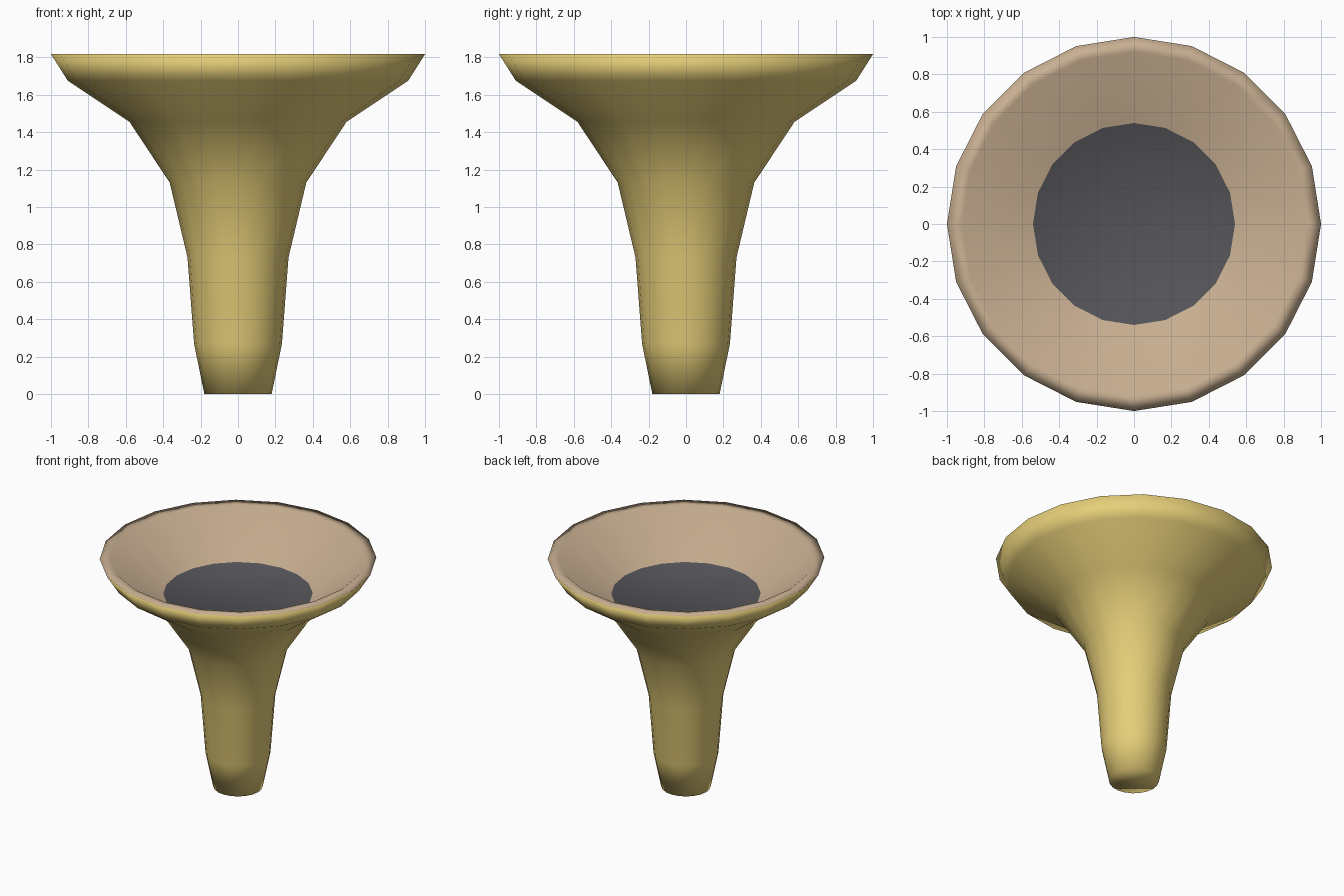
import bpy, bmesh, math

if "Cube" in bpy.data.objects:
    bpy.data.objects.remove(bpy.data.objects["Cube"])

SIDES = 20


def material(name, rgb):
    m = bpy.data.materials.new(name)
    m.diffuse_color = (*rgb, 1)
    m.use_nodes = True
    m.node_tree.nodes["Principled BSDF"].inputs["Base Color"].default_value = m.diffuse_color
    return m


brass = material("brass_yellow", (0.79, 0.62, 0.19))
beige = material("inner_beige", (0.58, 0.43, 0.285))
dark = material("throat_grey", (0.09, 0.09, 0.10))

# Radius, height and material of the band leading to the next ring
profile = [
    (0.18, 0.00, 0), (0.235, 0.27, 0), (0.27, 0.73, 0), (0.365, 1.13, 0),
    (0.58, 1.455, 0), (0.91, 1.675, 0),                  # outer wall
    (1.00, 1.817, 1), (0.92, 1.817, 1), (0.54, 1.535, 2),  # lip and inner bowl
]

bm = bmesh.new()
rings = []
for r, z, _ in profile:
    rings.append([bm.verts.new((r * math.cos(a), r * math.sin(a), z))
                  for a in (2 * math.pi * i / SIDES for i in range(SIDES))])

# Walls of the flared horn
for k in range(len(rings) - 1):
    low, high = rings[k], rings[k + 1]
    for i in range(SIDES):
        j = (i + 1) % SIDES
        bm.faces.new((low[i], low[j], high[j], high[i])).material_index = profile[k][2]

# Foot cap and dark throat disc
bm.faces.new(rings[0][::-1]).material_index = 0
bm.faces.new(rings[-1]).material_index = 2
for f in bm.faces:
    f.smooth = True

mesh = bpy.data.meshes.new("flared_horn")
bm.to_mesh(mesh)
bm.free()
for m in (brass, beige, dark):
    mesh.materials.append(m)
horn = bpy.data.objects.new("flared_horn", mesh)
bpy.context.collection.objects.link(horn)
